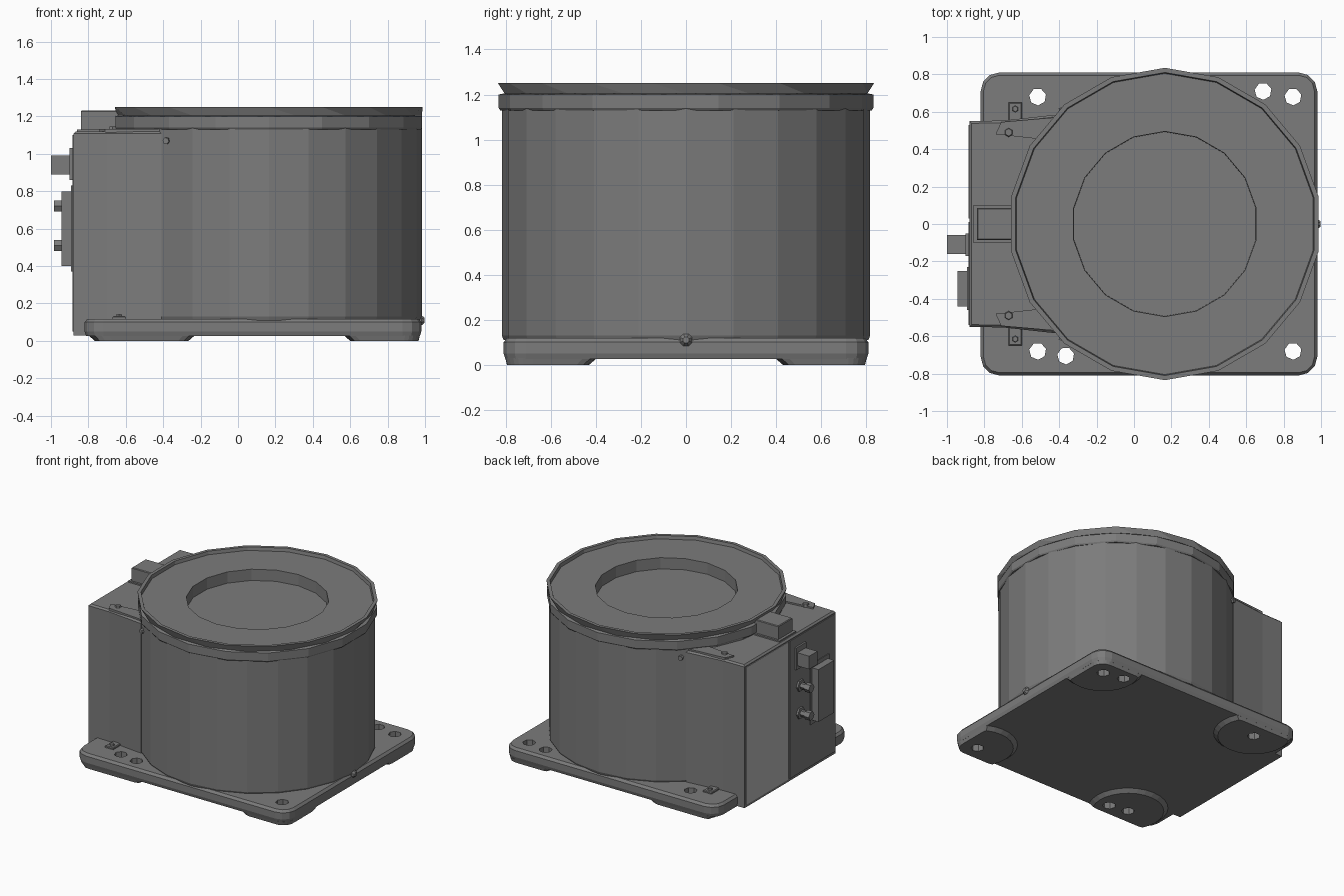
import bpy, bmesh
from math import sin, cos, pi
from mathutils import Matrix, Vector

if "Cube" in bpy.data.objects:
    bpy.data.objects.remove(bpy.data.objects["Cube"])


def material(name, value):
    mat = bpy.data.materials.new(name)
    mat.use_nodes = True
    mat.diffuse_color = (value, value, value, 1)
    mat.node_tree.nodes["Principled BSDF"].inputs["Base Color"].default_value = mat.diffuse_color
    return mat


grey = material("dark_grey_metal", 0.2)
light_grey = material("light_grey_panel", 0.48)
CX = 0.165  # drum axis


def finish(name, bm):
    bmesh.ops.recalc_face_normals(bm, faces=bm.faces)
    mesh = bpy.data.meshes.new(name)
    bm.to_mesh(mesh)
    bm.free()
    mesh.materials.append(grey)
    obj = bpy.data.objects.new(name, mesh)
    bpy.context.collection.objects.link(obj)
    return obj


def loft(name, rings):
    """Skin a stack of equal-length point rings and cap both ends."""
    bm = bmesh.new()
    loops = [[bm.verts.new(p) for p in ring] for ring in rings]
    n = len(loops[0])
    for a, b in zip(loops, loops[1:]):
        for i in range(n):
            j = (i + 1) % n
            bm.faces.new((a[i], a[j], b[j], b[i]))
    bm.faces.new(loops[0][::-1])
    bm.faces.new(loops[-1])
    return finish(name, bm)


def circle(r, z, n, turn=0.0, x=CX, y=0.0):
    return [(x + r * cos(2 * pi * (i + turn) / n),
             y + r * sin(2 * pi * (i + turn) / n), z) for i in range(n)]


def prism(name, outline, z0, z1, bevel=0.0):
    """Extrude an outline, optionally shrinking its top edge."""
    mid = sum((Vector(p) for p in outline), Vector((0, 0))) / len(outline)
    rings = [[(x, y, z0) for x, y in outline], [(x, y, z1 - bevel) for x, y in outline]]
    if bevel:
        rings.append([(x - bevel * (1 if x > mid.x else -1),
                       y - bevel * (1 if y > mid.y else -1), z1) for x, y in outline])
    return loft(name, rings)


def box(name, lo, hi, bevel=0.0):
    return prism(name, [(lo[0], lo[1]), (hi[0], lo[1]), (hi[0], hi[1]), (lo[0], hi[1])],
                 lo[2], hi[2], bevel)


def rod(name, base, axis, profile, n=6):
    """Turned part along an axis; profile is (distance, radius) pairs."""
    obj = loft(name, [circle(r, d, n, 0.5, 0) for d, r in profile])
    turn = Vector((0, 0, 1)).rotation_difference(Vector(axis)).to_matrix().to_4x4()
    obj.data.transform(Matrix.Translation(base) @ turn)
    return obj


# Base plate with rounded corners
def plate_ring(inset, z):
    pts = []
    for k, (cx, cy) in enumerate([(0.88, 0.71), (-0.72, 0.71), (-0.72, -0.71), (0.88, -0.71)]):
        for s in range(4):
            a = pi / 2 * (k + s / 3)
            pts.append((cx + (0.1 - inset) * cos(a), cy + (0.1 - inset) * sin(a), z))
    return pts


def trim(p, inset):
    """Pull a point back inside the rounded plate outline."""
    x, y, z = p
    core = Vector((max(-0.72, min(0.88, x)), max(-0.71, min(0.71, y))))
    out = Vector((x, y)) - core
    if out.length > 0.1 - inset:
        out = out.normalized() * (0.1 - inset)
    return (core.x + out.x, core.y + out.y, z)


plate = loft("base_plate", [plate_ring(0.008, 0.025), plate_ring(0, 0.05),
                            plate_ring(0, 0.1), plate_ring(0.015, 0.118)])

# Round feet at the corners, trimmed to the plate
feet = []
for px in (-0.515, 0.85):
    for s in (-1, 1):
        def foot_ring(r, z, inset):
            return [trim(p, inset) for p in circle(r, z, 28, 0, px, s * 0.68)]
        foot = loft("corner_foot", [foot_ring(0.25, 0, 0.015), foot_ring(0.285, 0.03, 0.007)])
        feet.append((foot, Vector((px, s * 0.68))))

# Bolt holes through plate and feet
holes = [(x, s * 0.68) for x in (-0.515, 0.85) for s in (-1, 1)]
holes += [(0.69, 0.71), (-0.365, -0.705)]
for x, y in holes:
    cutter = loft("hole_cutter", [circle(0.046, z, 7, 0.3, x, y) for z in (-0.1, 0.3)])
    cutter.hide_render = True
    near = [f for f, centre in feet if (centre - Vector((x, y))).length < 0.2]
    for obj in [plate] + near:
        mod = obj.modifiers.new("hole", "BOOLEAN")
        mod.object = cutter
        mod.solver = "EXACT"
        bpy.context.view_layer.objects.active = obj
        bpy.ops.object.modifier_apply(modifier=mod.name)
    bpy.data.objects.remove(cutter)

# Drum body
loft("drum_body", [circle(0.81, 0.11, 24), circle(0.818, 0.13, 24), circle(0.818, 1.14, 24)])

# Faceted lid with raised lip and round recess
N = 18
loft("drum_lid", [circle(0.825, 1.13, N, 0.5), circle(0.832, 1.14, N, 0.5),
                  circle(0.832, 1.2, N, 0.5), circle(0.818, 1.205, N, 1),
                  circle(0.835, 1.25, N, 0.5), circle(0.81, 1.25, N, 0.5),
                  circle(0.805, 1.225, N, 0.5), circle(0.495, 1.225, N, 0.5),
                  circle(0.492, 1.11, N, 0.5)])

# Side housing, flaring to meet the drum
half = [(-0.88, 0.55), (-0.7, 0.553), (-0.41, 0.585)]
prism("side_housing", half + [(x, -y) for x, y in reversed(half)], 0.03, 1.12, 0.012)
box("housing_cover", (-0.886, -0.54, 0.05), (-0.878, 0.01, 1.1))
panel = box("light_panel", (-0.884, 0.03, 0.05), (-0.878, 0.53, 1.1))
panel.data.materials[0] = light_grey
box("top_block", (-0.84, -0.085, 1.1), (-0.64, 0.085, 1.232), 0.005)
box("top_block_foot", (-0.86, -0.1, 1.11), (-0.62, 0.1, 1.13))

# Mirrored brackets and fasteners
for s in (-1, 1):
    prism("top_bracket", [(-0.74, s * 0.48), (-0.71, s * 0.545),
                          (-0.42, s * 0.57), (-0.47, s * 0.45)], 1.11, 1.132)
    rod("bracket_screw", (-0.67, s * 0.49, 1.12), (0, 0, 1), [(0, 0.025), (0.025, 0.02)])
    box("plate_tab", (-0.67, s * 0.6 - 0.05, 0.11), (-0.6, s * 0.6 + 0.05, 0.132), 0.005)
    rod("tab_screw", (-0.635, s * 0.615, 0.12), (0, 0, 1), [(0, 0.02), (0.025, 0.015)])
    rod("drum_screw", (-0.375, s * 0.585, 1.07), (-0.3, s, 0), [(0, 0.02), (0.04, 0.018)])
rod("plate_screw", (0.95, 0, 0.11), (1, 0, 0), [(0, 0.03), (0.03, 0.03), (0.048, 0.015)], 8)

# Connectors on the end of the housing
box("connector_flange", (-0.9, -0.17, 0.86), (-0.87, -0.05, 1.03))
box("square_connector", (-1.0, -0.16, 0.89), (-0.87, -0.06, 0.99))
box("connector_panel", (-0.945, -0.44, 0.4), (-0.87, -0.25, 0.8))
box("panel_flange", (-0.892, -0.46, 0.37), (-0.87, -0.23, 0.83))
for z in (0.72, 0.51):
    rod("round_connector", (-0.87, -0.11, z), (-1, 0, 0),
        [(0, 0.045), (0.03, 0.045), (0.032, 0.025), (0.07, 0.025), (0.072, 0.034), (0.115, 0.034)])
